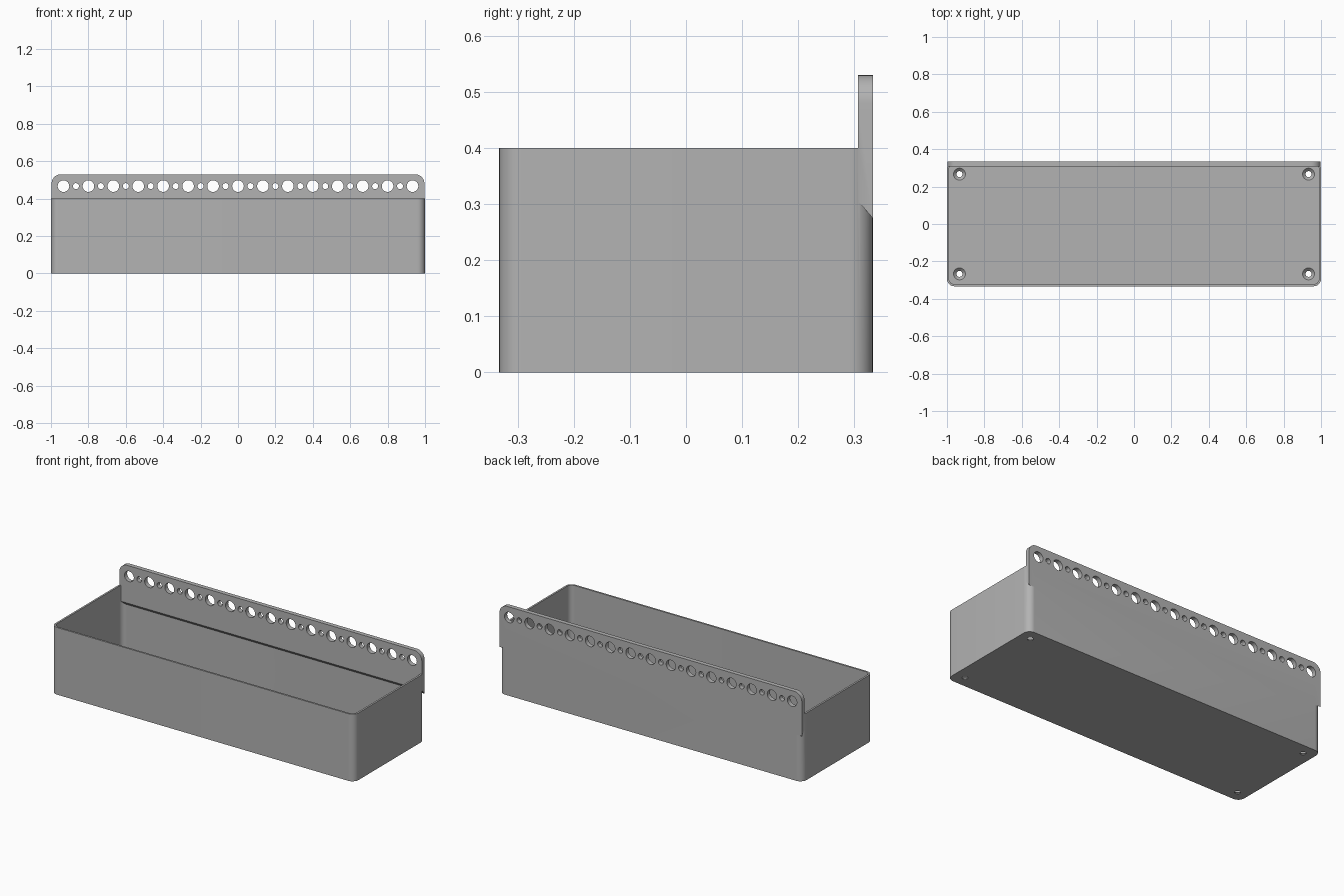
import bpy
import bmesh
from math import pi, sin, cos
from mathutils import Matrix, Vector

if "Cube" in bpy.data.objects:
    bpy.data.objects.remove(bpy.data.objects["Cube"])

HALF_X, HALF_Y, HEIGHT = 1.0, 0.333, 0.4
WALL, FLOOR, CORNER = 0.011, 0.02, 0.04
PITCH = 0.1333
PANEL_FRONT, PANEL_TOP, HOLE_Z = 0.307, 0.53, 0.467

grey = bpy.data.materials.new("light grey plastic")
grey.use_nodes = True
grey.diffuse_color = (0.45, 0.45, 0.45, 1)
grey.node_tree.nodes["Principled BSDF"].inputs["Base Color"].default_value = grey.diffuse_color


def make_object(name, bm):
    bmesh.ops.recalc_face_normals(bm, faces=bm.faces)
    mesh = bpy.data.meshes.new(name)
    bm.to_mesh(mesh)
    bm.free()
    mesh.materials.append(grey)
    obj = bpy.data.objects.new(name, mesh)
    bpy.context.collection.objects.link(obj)
    return obj


def arc(cx, cy, radius, start, steps=10):
    """Quarter circle of points, counter-clockwise from a start angle."""
    angles = [start + pi / 2 * i / steps for i in range(steps + 1)]
    return [(cx + radius * cos(a), cy + radius * sin(a)) for a in angles]


def extrude(bm, points, offset):
    face = bm.faces.new([bm.verts.new(p) for p in points])
    result = bmesh.ops.extrude_face_region(bm, geom=[face])
    moved = [v for v in result["geom"] if isinstance(v, bmesh.types.BMVert)]
    bmesh.ops.translate(bm, verts=moved, vec=Vector(offset))


def rounded_block(name, hx, hy, radius, bottom, top):
    outline = []
    for i, (sx, sy) in enumerate([(1, 1), (-1, 1), (-1, -1), (1, -1)]):
        outline += arc(sx * (hx - radius), sy * (hy - radius), radius, i * pi / 2)
    bm = bmesh.new()
    extrude(bm, [(x, y, bottom) for x, y in outline], (0, 0, top - bottom))
    return make_object(name, bm)


def combine(target, other, operation):
    mod = target.modifiers.new(operation.title(), "BOOLEAN")
    mod.operation, mod.object, mod.solver = operation, other, "EXACT"
    bpy.context.view_layer.objects.active = target
    bpy.ops.object.modifier_apply(modifier=mod.name)
    bpy.data.objects.remove(other)


# Open bin with rounded corners
storage_bin = rounded_block("storage_bin", HALF_X, HALF_Y, CORNER, 0, HEIGHT)
cavity = rounded_block("cavity_cutter", HALF_X - WALL, HALF_Y - WALL, CORNER - WALL,
                       FLOOR, HEIGHT + 0.1)
combine(storage_bin, cavity, "DIFFERENCE")

# Mounting panel along the back, rounded on top, sloped underneath
px, pr, low, lift = HALF_X - 0.003, 0.05, 0.275, 0.03
outline = [(-px, low), (px, low)]
outline += arc(px - pr, PANEL_TOP - pr, pr, 0)
outline += arc(pr - px, PANEL_TOP - pr, pr, pi / 2)
bm = bmesh.new()
extrude(bm, [(x, HALF_Y, z) for x, z in outline], (0, PANEL_FRONT - HALF_Y, 0))
for v in bm.verts:
    if v.co.y < HALF_Y - 0.01 and v.co.z < low + 0.001:
        v.co.z += lift
combine(storage_bin, make_object("mounting_panel", bm), "UNION")

# Row of alternating large and small holes through the panel
bm = bmesh.new()
for i in range(-14, 15):
    radius = 0.031 if i % 2 == 0 else 0.016
    place = Matrix.Translation((i * PITCH / 2, HALF_Y, HOLE_Z)) @ Matrix.Rotation(pi / 2, 4, "X")
    bmesh.ops.create_cone(bm, cap_ends=True, segments=32, radius1=radius, radius2=radius,
                          depth=0.2, matrix=place)
combine(storage_bin, make_object("panel_hole_cutter", bm), "DIFFERENCE")

# Screw holes in the floor corners: straight bore, then countersink
for name, r1, r2, bottom, top in [("bore_cutter", 0.016, 0.016, -0.05, 0.05),
                                  ("countersink_cutter", 0.016, 0.036, 0.004, 0.024)]:
    bm = bmesh.new()
    for sx in (-1, 1):
        for sy in (-1, 1):
            place = Matrix.Translation((sx * 7 * PITCH, sy * 2 * PITCH, (bottom + top) / 2))
            bmesh.ops.create_cone(bm, cap_ends=True, segments=32, radius1=r1, radius2=r2,
                                  depth=top - bottom, matrix=place)
    combine(storage_bin, make_object(name, bm), "DIFFERENCE")

# Smooth the curved corners and keep the edges crisp
storage_bin.select_set(True)
bpy.context.view_layer.objects.active = storage_bin
bpy.ops.object.shade_smooth_by_angle(angle=pi / 6)
